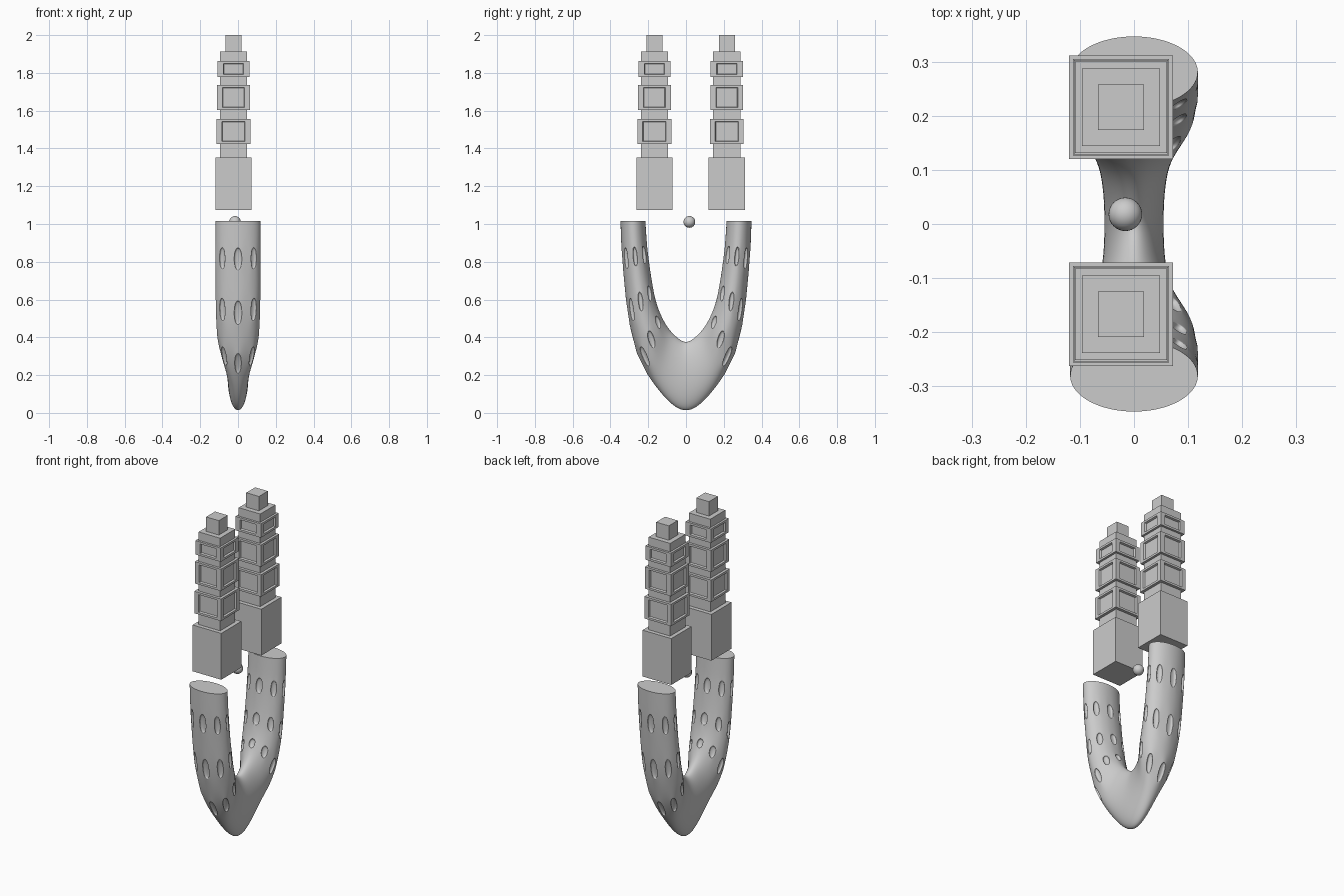
import bpy, bmesh, math
from mathutils import Vector

if "Cube" in bpy.data.objects:
    bpy.data.objects.remove(bpy.data.objects["Cube"])


def finish(bm, name, loc=(0, 0, 0)):
    bmesh.ops.recalc_face_normals(bm, faces=bm.faces)
    me = bpy.data.meshes.new(name)
    bm.to_mesh(me)
    bm.free()
    ob = bpy.data.objects.new(name, me)
    ob.location = loc
    bpy.context.collection.objects.link(ob)
    return ob


def block(bm, half, z0, z1):
    verts = bmesh.ops.create_cube(bm, size=1)["verts"]
    for v in verts:
        v.co = Vector((v.co.x * 2 * half, v.co.y * 2 * half,
                       (z0 + z1) / 2 + v.co.z * (z1 - z0)))
    return list({f for v in verts for f in v.link_faces})


def window(bm, face, half_width):
    # frame border, then a recessed panel
    n = face.normal.copy()
    c = face.calc_center_median()
    side = n.cross(Vector((0, 0, 1)))
    bmesh.ops.inset_individual(bm, faces=[face], thickness=0.018)
    for v in face.verts:
        d = (v.co - c).dot(side)
        v.co += side * (math.copysign(half_width, d) - d)
    bmesh.ops.inset_individual(bm, faces=[face], thickness=0.005)
    for v in face.verts:
        v.co -= n * 0.011


# Towers: base, shaft, cap and three framed bands
BANDS = [(0.089, 1.423, 1.556, 0.062), (0.087, 1.603, 1.735, 0.058),
         (0.085, 1.778, 1.862, 0.054)]
for label, y in (("front", -0.167), ("back", 0.216)):
    loc = (-0.024, y, 0)
    for part, half, z0, z1 in (("base", 0.096, 1.073, 1.353),
                               ("shaft", 0.072, 1.353, 1.913),
                               ("cap", 0.0425, 1.913, 2.0)):
        bm = bmesh.new()
        block(bm, half, z0, z1)
        finish(bm, f"{label}_tower_{part}", loc)
    bm = bmesh.new()
    for half, z0, z1, win in BANDS:
        faces = block(bm, half, z0, z1)
        bm.normal_update()
        for f in [f for f in faces if abs(f.normal.z) < 0.5]:
            window(bm, f, win)
    finish(bm, f"{label}_tower_bands", loc)

# U-shaped body: outer (y, z), inner (y, z), half width in x
STATIONS = [((0, 0.001), (0, 0.363), 0.054),
            ((0.075, 0.04), (0.05, 0.40), 0.056),
            ((0.15, 0.125), (0.09, 0.44), 0.066),
            ((0.205, 0.205), (0.12, 0.49), 0.095),
            ((0.262, 0.32), (0.145, 0.545), 0.112),
            ((0.297, 0.46), (0.165, 0.61), 0.117),
            ((0.318, 0.60), (0.18, 0.69), 0.118),
            ((0.332, 0.75), (0.195, 0.79), 0.118),
            ((0.342, 0.88), (0.207, 0.89), 0.118),
            ((0.347, 1.015), (0.215, 1.015), 0.118)]
SIDES, GROW = 16, 1.026     # GROW offsets the subdivision shrinkage
POCKET_ROWS = (3, 5, 7)

bm = bmesh.new()
rings = []
last = len(STATIONS) - 1
for i in range(-last, last + 1):
    (oy, oz), (iy, iz), hx = STATIONS[abs(i)]
    s = -1 if i < 0 else 1
    outer, inner = Vector((0, s * oy, oz)), Vector((0, s * iy, iz))
    mid, arm = (outer + inner) / 2, (outer - inner) / 2 * GROW
    ring = []
    for k in range(SIDES):
        a = 2 * math.pi * (k + 0.5) / SIDES
        ring.append(bm.verts.new(mid + arm * math.cos(a)
                                 + Vector((hx * GROW * math.sin(a), 0, 0))))
    rings.append(ring)

pockets = []
for r in range(len(rings) - 1):
    row = r - last if r >= last else last - 1 - r
    for k in range(SIDES):
        j = (k + 1) % SIDES
        f = bm.faces.new((rings[r][k], rings[r][j], rings[r + 1][j], rings[r + 1][k]))
        if row in POCKET_ROWS and k % 2 == 1:
            pockets.append(f)
caps = [bm.faces.new(rings[0]), bm.faces.new(rings[-1])]
bmesh.ops.recalc_face_normals(bm, faces=bm.faces)

# Slots sunk into the legs
bmesh.ops.inset_individual(bm, faces=pockets, thickness=0.004)
bmesh.ops.inset_individual(bm, faces=pockets, thickness=0.002, depth=-0.014)

crease = bm.edges.layers.float.new("crease_edge")
for f in caps:
    for e in f.edges:
        e[crease] = 1.0
body = finish(bm, "slotted_legs")
sub = body.modifiers.new("smooth", "SUBSURF")
sub.levels = sub.render_levels = 3
bpy.context.view_layer.objects.active = body
body.select_set(True)
bpy.ops.object.modifier_apply(modifier=sub.name)
bpy.ops.object.shade_smooth_by_angle(angle=math.radians(40))

# Small floating ball between the legs
bpy.ops.mesh.primitive_uv_sphere_add(segments=32, ring_count=16, radius=0.031,
                                     location=(-0.016, 0.018, 1.011))
bpy.context.object.name = "floating_ball"
bpy.ops.object.shade_smooth()
